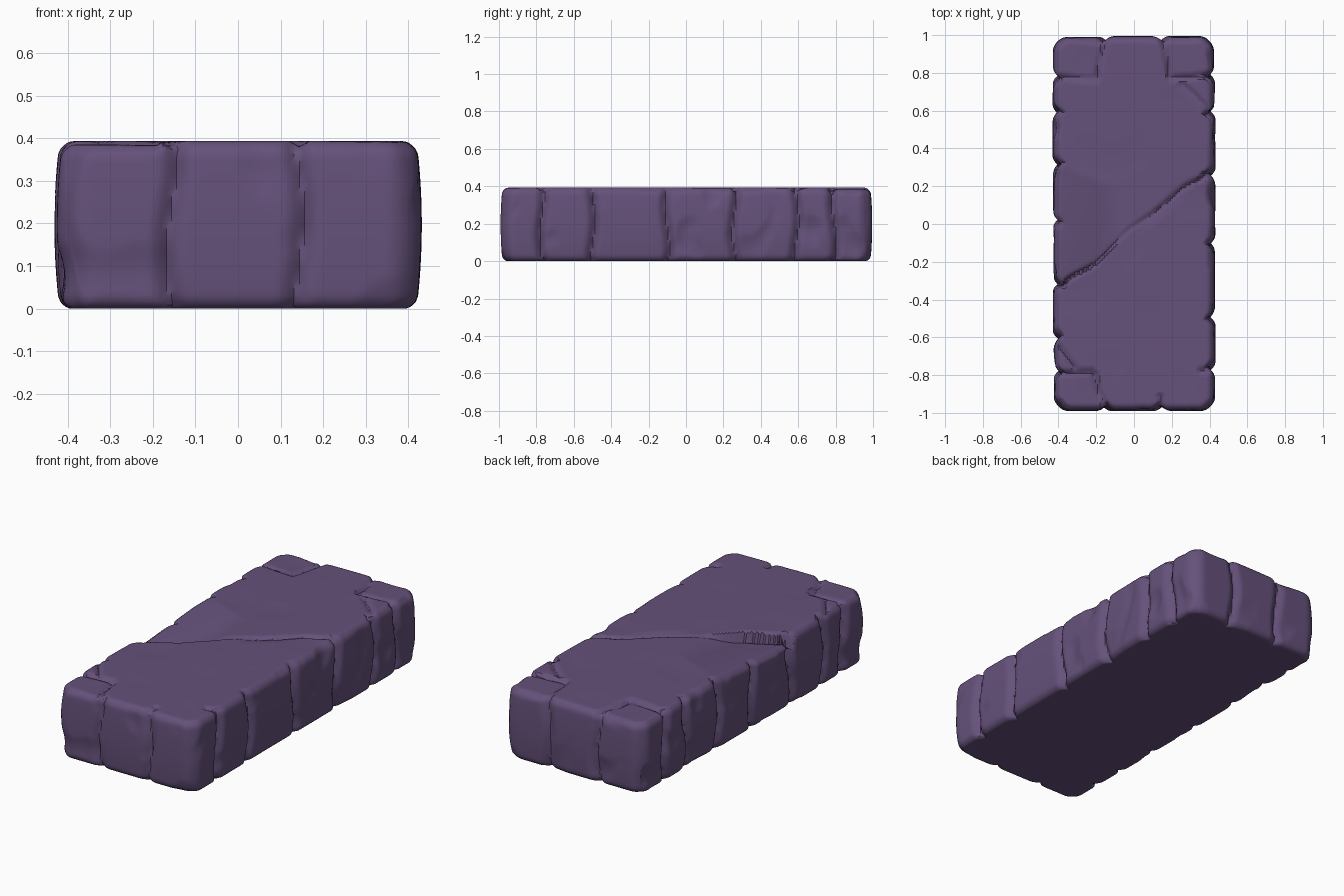
import bpy, bmesh, math, random
from mathutils import Vector, noise

if "Cube" in bpy.data.objects:
    bpy.data.objects.remove(bpy.data.objects["Cube"])

random.seed(4)
HX, HY, H = 0.432, 0.997, 0.393
NX, NY, NZ = 72, 164, 26

# seam positions between the edge stones on each side
SEAMS = {
    "right": [-0.77, -0.50, -0.10, 0.26, 0.59, 0.79],
    "left": [-0.78, -0.60, -0.32, 0.02, 0.32, 0.59, 0.78],
    "front": [-0.155, 0.145],
    "back": [-0.15, 0.15],
}
SETBACK = {k: [random.uniform(0, 0.009) for _ in range(len(v) + 1)] for k, v in SEAMS.items()}
CRACK = [(-0.5, -0.37), (-0.2, -0.21), (-0.04, -0.04), (0.1, 0.06), (0.27, 0.2), (0.5, 0.30)]
# short top cracks: start, end
CORNER_CRACKS = [
    ((-0.44, 0.78), (-0.2, 0.76)), ((-0.2, 0.76), (-0.15, 1.0)),
    ((0.19, 0.77), (0.44, 0.79)), ((0.19, 0.77), (0.15, 1.0)),
    ((0.25, 0.74), (0.44, 0.58)),
    ((-0.44, -0.79), (-0.22, -0.78)), ((-0.22, -0.78), (-0.15, -1.0)),
    ((-0.44, -0.62), (-0.3, -0.78)),
    ((0.14, -0.92), (0.15, -1.0)), ((0.36, -0.78), (0.44, -0.77)),
]


def ramp(v, a, b):
    t = max(0.0, min(1.0, (v - a) / (b - a)))
    return t * t * (3 - 2 * t)


def crack_y(x):
    for (x0, y0), (x1, y1) in zip(CRACK, CRACK[1:]):
        if x <= x1:
            return y0 + (y1 - y0) * (x - x0) / (x1 - x0)
    return CRACK[-1][1]


def seg_dist(x, y, a, b):
    a, b, p = Vector(a), Vector(b), Vector((x, y))
    t = max(0, min(1, (p - a).dot(b - a) / (b - a).length_squared))
    return (p - a - (b - a) * t).length


def side_inset(side, u, z):
    """Inward offset of a wall: V seams, per-stone setback, chipped faces."""
    seams = SEAMS[side]
    k = len(side) * 3.1
    out, idx = 0.0, 0
    for i, s in enumerate(seams):
        c = s + 0.012 * math.sin(z * 14 + i * 2 + k)
        d = abs(u - c)
        out = max(out, 0.032 * max(0, 1 - d / 0.045) ** 1.7)
        if u > c:
            idx = i + 1
    chip = noise.noise(Vector((u * 7 + k, z * 6, idx * 5.3)))
    chip = max(0, chip - 0.1) * 0.028
    barrel = 0.012 * ((z - H * 0.5) / (H * 0.5)) ** 2
    return out + SETBACK[side][idx] + chip + barrel


def top_drop(x, y, e):
    """How far the top surface is cut below the slab height."""
    d = (y - crack_y(x)) * 0.8
    edge = ramp(abs(x), 0.1, 0.42)
    drop = (0.008 + 0.018 * edge) * max(0, 1 - abs(d) / 0.016)
    # sunken wedge behind the main crack, on the left
    hinge = 0.2 - 0.4 * (x + 0.12)
    if d > 0 and x < -0.04:
        span = max(0.05, hinge - crack_y(x))
        t = max(0, 1 - (y - crack_y(x)) / span)
        drop += 0.055 * t * ramp(-x, 0.04, 0.2)
    # shallow dip in the middle of the crack
    if d < 0 and 0 < x < 0.27:
        drop += 0.012 * max(0, 1 + d / 0.06) * math.sin(x / 0.27 * math.pi)
    # corner stones
    for a, b in CORNER_CRACKS:
        q = seg_dist(x, y, a, b)
        drop = max(drop, 0.014 * max(0, 1 - q / 0.022))
    if (y > 0.77 and (x > 0.18 or x < -0.19)) or (y < -0.78 and x < -0.19):
        drop += 0.008
    # slight unevenness
    drop += 0.005 * max(0, noise.noise(Vector((x * 4, y * 4, 2.0))))
    return drop


def shape(p):
    x, y, z = p
    e = min(HX - abs(x), HY - abs(y))
    up = ramp(z, H * 0.75, H)
    inset_x = side_inset("right" if x > 0 else "left", y, z)
    inset_y = side_inset("front" if y < 0 else "back", x, z)
    wx, wy = ramp(HX - abs(x), 0.13, 0), ramp(HY - abs(y), 0.13, 0)
    drop = top_drop(x, y, e) * up
    # rounded top and bottom rims
    for r, dz, sgn in ((0.035, H - z, 1), (0.03, z, -1)):
        if e < r and dz < r:
            a, b = r - e, r - dz
            m = max(a, b) / math.hypot(a, b)
            e2 = r - a * m
            x *= (HX - e2) / (HX - e)
            y *= (HY - e2) / (HY - e)
            z += sgn * (b * m - b)
    # rounded plan corners
    r = 0.085
    a, b = abs(x) - (HX - r), abs(y) - (HY - r)
    if a > 0 and b > 0:
        m = max(a, b) / math.hypot(a, b)
        x = math.copysign(HX - r + a * m, x)
        y = math.copysign(HY - r + b * m, y)
    x -= math.copysign(inset_x * wx, x)
    y -= math.copysign(inset_y * wy, y) * 0.8
    return Vector((x, y, z - drop))


# subdivided block, built as six welded grids
bm = bmesh.new()


def grid(n, m, f):
    rows = [[bm.verts.new(f(i / n, j / m)) for j in range(m + 1)] for i in range(n + 1)]
    for i in range(n):
        for j in range(m):
            bm.faces.new((rows[i][j], rows[i + 1][j], rows[i + 1][j + 1], rows[i][j + 1]))


def span(t, h):
    return (2 * t - 1) * h


for zz in (0, H):
    grid(NX, NY, lambda s, t: (span(s, HX), span(t, HY), zz))
for sg in (-1, 1):
    grid(NY, NZ, lambda s, t: (sg * HX, span(s, HY), t * H))
    grid(NX, NZ, lambda s, t: (span(s, HX), sg * HY, t * H))
bmesh.ops.remove_doubles(bm, verts=bm.verts[:], dist=0.0005)
bmesh.ops.recalc_face_normals(bm, faces=bm.faces[:])
for v in bm.verts:
    v.co = shape(v.co)

me = bpy.data.meshes.new("stone_slab")
bm.to_mesh(me)
bm.free()
slab = bpy.data.objects.new("stone_slab", me)
bpy.context.collection.objects.link(slab)

mat = bpy.data.materials.new("purple_stone")
mat.diffuse_color = (0.130, 0.082, 0.195, 1)
mat.use_nodes = True
mat.node_tree.nodes["Principled BSDF"].inputs["Base Color"].default_value = mat.diffuse_color
me.materials.append(mat)

bpy.context.view_layer.objects.active = slab
slab.select_set(True)
bpy.ops.object.shade_smooth_by_angle(angle=math.radians(35))
